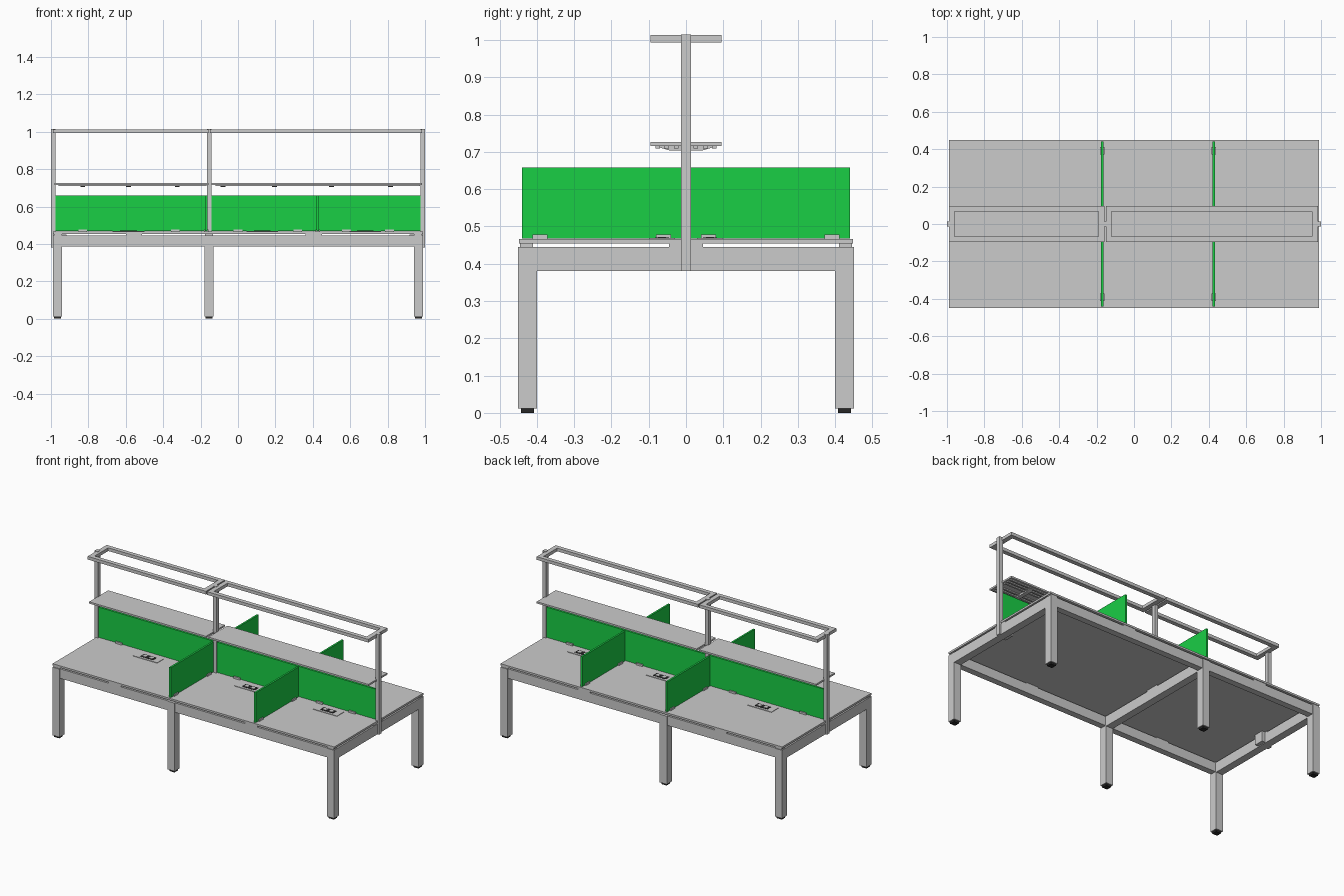
import bpy, bmesh
from mathutils import Vector

if "Cube" in bpy.data.objects:
    bpy.data.objects.remove(bpy.data.objects["Cube"])


def material(name, col):
    m = bpy.data.materials.new(name)
    m.diffuse_color = col
    m.use_nodes = True
    m.node_tree.nodes["Principled BSDF"].inputs["Base Color"].default_value = m.diffuse_color
    return m


GREEN = material("green_fabric", (0.01, 0.62, 0.06, 1))
BLACK = material("black_plastic", (0.02, 0.02, 0.02, 1))


def finish(name, bm, mat=None):
    bmesh.ops.recalc_face_normals(bm, faces=bm.faces)
    me = bpy.data.meshes.new(name)
    bm.to_mesh(me)
    bm.free()
    ob = bpy.data.objects.new(name, me)
    bpy.context.collection.objects.link(ob)
    if mat:
        me.materials.append(mat)
    return ob


def boxes(name, spans, mat=None):
    """One object from boxes given as (x0, x1, y0, y1, z0, z1)."""
    bm = bmesh.new()
    for x0, x1, y0, y1, z0, z1 in spans:
        vs = bmesh.ops.create_cube(bm, size=1)["verts"]
        for v in vs:
            v.co = Vector((x0 + (v.co.x + .5) * (x1 - x0),
                           y0 + (v.co.y + .5) * (y1 - y0),
                           z0 + (v.co.z + .5) * (z1 - z0)))
    return finish(name, bm, mat)


def both(spans):
    """Add the copies mirrored across the centre line y = 0."""
    return spans + [(a, b, -d, -c, e, f) for a, b, c, d, e, f in spans]


def extrude_x(name, profile, starts, width):
    bm = bmesh.new()
    for x in starts:
        f = bm.faces.new([bm.verts.new((x, y, z)) for y, z in profile])
        r = bmesh.ops.extrude_face_region(bm, geom=[f])
        for v in r["geom"]:
            if isinstance(v, bmesh.types.BMVert):
                v.co.x += width
    return finish(name, bm)


LEG_X = (-0.965, -0.155, 0.965)
POST_X = (-0.988, -0.155, 0.988)
BAYS = ((-0.99, -0.159), (-0.151, 0.983))
DIVIDERS = (-0.17, 0.427)

# Legs with black feet
boxes("legs", both([(x - .025, x + .025, .40, .45, .012, .445) for x in LEG_X]))
boxes("feet", both([(x - .018, x + .018, .408, .442, 0, .012) for x in LEG_X]), BLACK)

# Rails and cross beams under the worktop
boxes("long_rails", both([(-.99, .99, .405, .445, .385, .445)]))
boxes("cross_beams", [(x - .024, x + .024, -.40, .40, .38, .445) for x in LEG_X])

# Spacers and worktop
spacers = []
for x in (-.962, -.555, .405, .962):
    w = .022 if abs(x) > .9 else .043
    spacers += [(x - w, x + w, .41, .445, .445, .455)]
boxes("worktop_spacers", both(spacers))
boxes("centre_spacers", [(x - .022, x + .022, -.045, .045, .445, .455) for x in LEG_X])
boxes("worktop", [(-.99, .99, -.448, .448, .454, .466)])

# Posts with clamp plates inside the end beams
boxes("posts", [(x - .012, x + .012, -.013, .013, .38, 1.015) for x in POST_X])
boxes("clamp_plates", [(s * .93 - .012, s * .93 + .012, -.03, .03, .385, .45) for s in (-1, 1)])

# Overhead rectangular frames
bars = []
for x0, x1 in BAYS:
    bars += both([(x0, x1, .068, .095, .993, 1.013)])
    bars += [(a, a + .03, -.068, .068, .993, 1.013) for a in (x0, x1 - .03)]
boxes("overhead_frames", bars)

# Shelves with stiffening ribs and tapered brackets
boxes("shelves", [(x0 + .01, x1, -.095, .095, .716, .727) for x0, x1 in BAYS])
ribs = []
for x0, x1 in BAYS:
    ribs += both([(x0 + .03, x1 - .01, y, y + .012, .709, .716) for y in (.02, .045, .07)])
boxes("shelf_ribs", ribs)
extrude_x("shelf_brackets",
          [(-.085, .716), (-.045, .704), (.045, .704), (.085, .716)],
          [x - .013 for x in (-.83, -.585, -.325, -.08, .195, .5, .815)], .026)

# Green screens along the centre and dividers between seats
boxes("centre_screens", [(-.975, -.168, -.006, .006, .468, .66),
                         (-.143, .975, -.006, .006, .468, .66)], GREEN)
boxes("side_dividers", both([(x - .006, x + .006, .012, .44, .468, .658)
                             for x in DIVIDERS]), GREEN)

# Clips holding the screens
boxes("screen_clips", [(x - .023, x + .023, -.014, .014, .465, .478)
                       for x in (-.83, -.335, 0, .32, .58, .81)])
boxes("divider_clips", both([(x - .012, x + .012, y - .02, y + .02, .465, .478)
                             for x in DIVIDERS for y in (.06, .392)]))

# Flush power outlets on each seat
plates, wells, plugs = [], [], []
for x in (-.585, .13, .68):
    plates += [(x - .085, x + .085, .03, .098, .465, .469)]
    wells += [(x - .045, x + .045, .045, .083, .466, .4705)]
    plugs += [(x + d - .012, x + d + .012, .053, .075, .467, .472) for d in (-.022, .022)]
boxes("outlet_plates", both(plates))
boxes("outlet_wells", both(wells), BLACK)
boxes("outlet_sockets", both(plugs))
